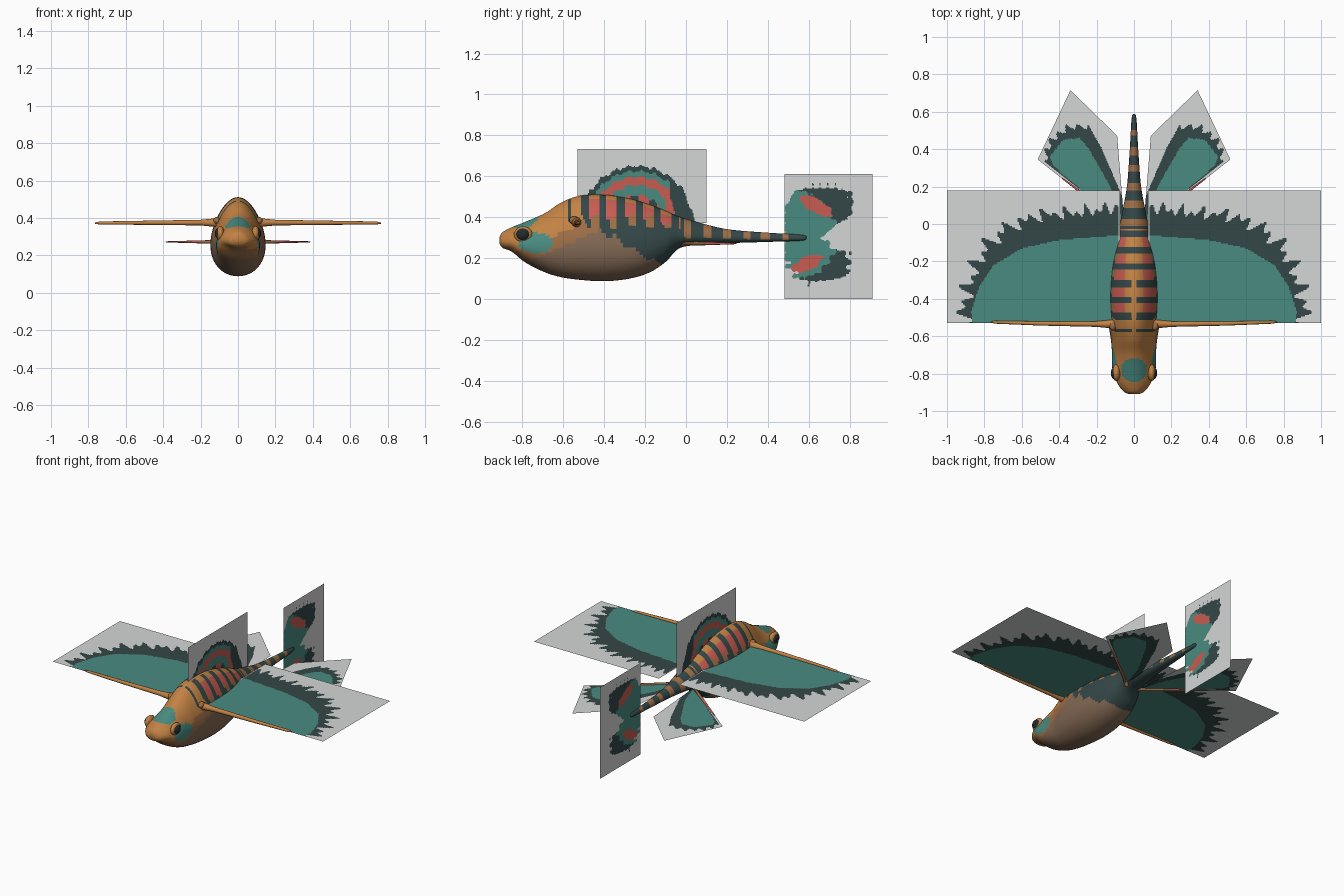
import bpy, bmesh, math
from mathutils import Vector

if "Cube" in bpy.data.objects:
    bpy.data.objects.remove(bpy.data.objects["Cube"])


def lin(c):
    return c / 12.92 if c <= 0.04045 else ((c + 0.055) / 1.055) ** 2.4


NAMES = {"orange": (194, 130, 68), "mid_brown": (158, 110, 70), "belly_brown": (132, 105, 84),
         "dark_slate": (52, 71, 71), "teal": (73, 139, 128), "red": (200, 92, 82),
         "pale_grey": (212, 215, 213), "eye_black": (36, 42, 44)}
MATS, IDX = [], {}
for i, (n, rgb) in enumerate(NAMES.items()):
    m = bpy.data.materials.new(n)
    m.diffuse_color = (*[lin(v / 255) for v in rgb], 1)
    m.use_nodes = True
    m.node_tree.nodes["Principled BSDF"].inputs["Base Color"].default_value = m.diffuse_color
    MATS.append(m)
    IDX[n] = i


def finish(bm, name, rule, smooth=False):
    """Store the mesh, colouring every face by its centre."""
    for f in bm.faces:
        f.material_index = IDX[rule(f.calc_center_median())]
        f.smooth = smooth
    me = bpy.data.meshes.new(name)
    bm.to_mesh(me)
    bm.free()
    for m in MATS:
        me.materials.append(m)
    ob = bpy.data.objects.new(name, me)
    bpy.context.collection.objects.link(ob)
    return ob


def inside(px, py, poly):
    hit = False
    for (x1, y1), (x2, y2) in zip(poly, poly[1:] + poly[:1]):
        if (y1 > py) != (y2 > py) and px < x1 + (py - y1) * (x2 - x1) / (y2 - y1):
            hit = not hit
    return hit


def loft(name, rings, rule):
    """Skin closed rings of points and cap both ends."""
    bm = bmesh.new()
    vs = [[bm.verts.new(p) for p in r] for r in rings]
    n = len(vs[0])
    for a, b in zip(vs, vs[1:]):
        for k in range(n):
            bm.faces.new((a[k], a[(k + 1) % n], b[(k + 1) % n], b[k]))
    bm.faces.new(vs[0])
    bm.faces.new(vs[-1])
    bmesh.ops.recalc_face_normals(bm, faces=bm.faces)
    return finish(bm, name, rule, True)


def card(name, corners, nu, nv, rule):
    """Flat four-cornered sheet, divided so that its markings can be coloured."""
    a, b, c, d = map(Vector, corners)
    bm = bmesh.new()
    g = [[bm.verts.new(a.lerp(b, i / nu).lerp(d.lerp(c, i / nu), j / nv))
          for j in range(nv + 1)] for i in range(nu + 1)]
    for i in range(nu):
        for j in range(nv):
            bm.faces.new((g[i][j], g[i + 1][j], g[i + 1][j + 1], g[i][j + 1]))
    return finish(bm, name, rule)


# Body profile: y, top z, bottom z, half width
PROFILE = [(-.91, .305, .27, .025), (-.895, .328, .25, .055), (-.85, .352, .232, .088),
           (-.785, .378, .18, .112), (-.69, .42, .132, .115), (-.61, .472, .108, .122),
           (-.52, .505, .095, .136), (-.4, .51, .088, .144), (-.28, .492, .1, .142),
           (-.18, .463, .13, .13), (-.1, .432, .182, .108), (-.03, .402, .25, .08),
           (.08, .37, .266, .058), (.21, .341, .274, .036), (.4, .325, .28, .022),
           (.56, .315, .286, .013), (.588, .305, .296, .004)]


def sample(t):
    """Smooth interpolation through the profile rows."""
    i = min(int(t), len(PROFILE) - 2)
    f = t - i
    p = [Vector(PROFILE[max(0, min(len(PROFILE) - 1, i + k))]) for k in (-1, 0, 1, 2)]
    return 0.5 * (2 * p[1] + (p[2] - p[0]) * f + (2 * p[0] - 5 * p[1] + 4 * p[2] - p[3]) * f * f
                  + (3 * p[1] - p[0] - 3 * p[2] + p[3]) * f ** 3)


def body_rule(c):
    x, y, z = abs(c.x), c.y, c.z
    wob = .012 * math.sin(y * 70) + .008 * math.sin(x * 90 + y * 31)
    if z > .33 and (x / .07) ** 2 + ((y + .78) / .065) ** 2 < 1:
        return "teal"                                   # crown patch
    if x > .04 and ((y + .735) / .085) ** 2 + ((z - .275) / .05) ** 2 < 1:
        return "teal"                                   # cheek patch
    if y > -.03:                                        # banded tail
        return "mid_brown" if (y + .01) % .095 < .04 and z > .3 - .02 * y and y < .5 else "dark_slate"
    if y > -.58 and z > .4 + wob - max(0, y + .15) * .4:  # striped back
        if (y + .6) / .088 % 1 < .42 and (x > .015 or y > -.3):
            return "dark_slate"
        return "red" if x > .045 and y > -.48 else "orange"
    if y > -.5 and z > .36 - .53 * (y + .47) + wob:     # dark flank
        if z > .35 and (y + .6) / .088 % 1 > .6:
            return "mid_brown"
        return "dark_slate"
    edge = .24 + max(0, y + .8) * .45
    if z > edge + wob * .5:
        return "orange"
    return "mid_brown" if z > edge - .07 else "belly_brown"


rings = []
N, STEPS = 56, 190
for s in range(STEPS + 1):
    y, top, bot, w = sample(s * (len(PROFILE) - 1) / STEPS)
    ring = []
    for k in range(N):
        a = 2 * math.pi * k / N
        sn = math.sin(a)
        ring.append((w * math.cos(a) * (1 - .22 * sn), y, (top + bot) / 2 + (top - bot) / 2 * sn))
    rings.append(ring)
loft("body", rings, body_rule)


def spar(name, path, rule):
    """Tapered round rod through (x, y, z, radius) points."""
    rs = []
    d = Vector(path[-1][:3]) - Vector(path[0][:3])
    side = Vector((-d.y, d.x, 0)).normalized()
    for x, y, z, r in path:
        rs.append([Vector((x, y, z)) + side * r * math.cos(k * math.pi / 6)
                   + Vector((0, 0, r * math.sin(k * math.pi / 6))) for k in range(12)])
    loft(name, rs, rule)


def ball(name, loc, scale, col):
    bm = bmesh.new()
    bmesh.ops.create_uvsphere(bm, u_segments=24, v_segments=14, radius=1)
    for v in bm.verts:
        v.co = Vector(loc) + Vector(v.co[k] * scale[k] for k in range(3))
    finish(bm, name, lambda c: col, True)


# Marking outlines for the paired fins (distance from centre, y)
WING_TEAL = [(.08, -.53), (.86, -.53), (.87, -.47), (.83, -.34), (.75, -.22), (.6, -.13),
             (.4, -.085), (.08, -.06)]
WING_DARK = [(.08, -.53), (.91, -.53), (.91, -.43), (.87, -.28), (.8, -.13), (.68, -.02),
             (.5, .05), (.3, .06), (.08, .09)]
FIN_TEAL = [(.05, -.02), (.43, .31), (.45, .36), (.38, .45), (.29, .46), (.24, .4), (.11, .17)]
FIN_DARK = [(.05, -.02), (.47, .33), (.47, .38), (.44, .45), (.35, .52), (.24, .52),
            (.17, .4), (.06, .14)]


def wing_rule(c):
    x, y = abs(c.x), c.y
    if inside(x, y, WING_TEAL):
        return "teal"
    a = math.atan2(y + .53, x - .1)                     # ragged feather edge
    k = 1 + .035 * math.sin(a * 75) + .03 * math.sin(a * 41 + 1)
    return "dark_slate" if inside(.1 + (x - .1) * k, -.53 + (y + .53) * k, WING_DARK) else "pale_grey"


def fin_rule(c):
    x, y = abs(c.x), c.y
    if inside(x, y, FIN_TEAL):
        return "teal"
    k = 1 + .025 * math.sin(math.atan2(y, x) * 70)
    return "dark_slate" if inside(x * k, y * k, FIN_DARK) else "pale_grey"


for s, side in ((-1, "left"), (1, "right")):
    # Broad wings with a front spar
    card(side + "_wing", [(s * x, y, .372) for x, y in ((.075, .18), (1, .18), (1, -.53), (.075, -.53))],
         130, 100, wing_rule)
    spar(side + "_wing_spar", [(s * .03, -.53, .375, .035), (s * .12, -.535, .375, .023),
                               (s * .2, -.535, .375, .015), (s * .5, -.532, .374, .011),
                               (s * .74, -.525, .373, .008), (s * .765, -.524, .372, .003)],
         lambda c: "orange")
    # Small rear fins with a front spar
    pts = [(s * x, y, .272) for x, y in ((.05, -.02), (.09, .472), (.34, .715), (.515, .345))]
    card(side + "_rear_fin", pts if s > 0 else [pts[0], pts[3], pts[2], pts[1]], 60, 60, fin_rule)
    spar(side + "_rear_fin_spar", [(s * .04, -.02, .272, .012), (s * .2, .105, .272, .008),
                                   (s * .385, .245, .272, .003)],
         lambda c: "red" if abs(c.x) > .2 else "mid_brown")
    # Eyes in raised sockets
    ball(side + "_eye_socket", (s * .094, -.795, .316), (.022, .045, .04), "orange")
    ball(side + "_eye", (s * .102, -.797, .317), (.022, .034, .03), "eye_black")
    # Spot over the shoulder
    ball(side + "_shoulder_spot", (s * .112, -.545, .385), (.02, .025, .02), "mid_brown")


def dorsal_rule(c):
    y, z = c.y, c.z
    r = math.hypot((y + .24) / .27, (z - .37) / .275)
    r += .02 * math.sin(y * 95) + .012 * math.sin(y * 210 + z * 40)
    if r > 1.02:
        return "pale_grey"
    if r > .93 or (y > -.08 and r > .72):
        return "dark_slate"
    if r > .83:
        return "teal"
    if r > .68:
        return "red"
    if r > .5:
        return "teal" if y < -.1 else "red"
    return "dark_slate" if y % .09 < .04 else "red"


card("back_sail", [(0, -.53, .372), (0, .1, .372), (0, .1, .733), (0, -.53, .733)], 110, 66, dorsal_rule)

TAIL = [(.478, .19), (.478, .44), (.53, .53), (.6, .55), (.75, .55), (.82, .5), (.8, .4), (.73, .36),
        (.66, .3), (.72, .25), (.8, .21), (.79, .12), (.7, .09), (.6, .075), (.54, .11)]


def tail_rule(c):
    y, z = c.y, c.z
    j = .01 * math.sin(z * 130) + .006 * math.sin(y * 170)
    if not inside(y + j, z + j, TAIL):
        return "pale_grey"
    for cy, cz, t in ((.635, .455, -.5), (.585, .17, .45)):   # red flashes
        u, v = y - cy, z - cz
        a, b = u * math.cos(t) + v * math.sin(t), v * math.cos(t) - u * math.sin(t)
        if (a / .085) ** 2 + (b / .033) ** 2 < 1 + j * 20:
            return "red"
    far = math.hypot((y - .48) / .24, (z - .31) / .21)
    return "dark_slate" if far + j * 4 > 1.08 else "teal"


card("tail_fan", [(0, .48, .0), (0, .91, .0), (0, .91, .612), (0, .48, .612)], 80, 110, tail_rule)
